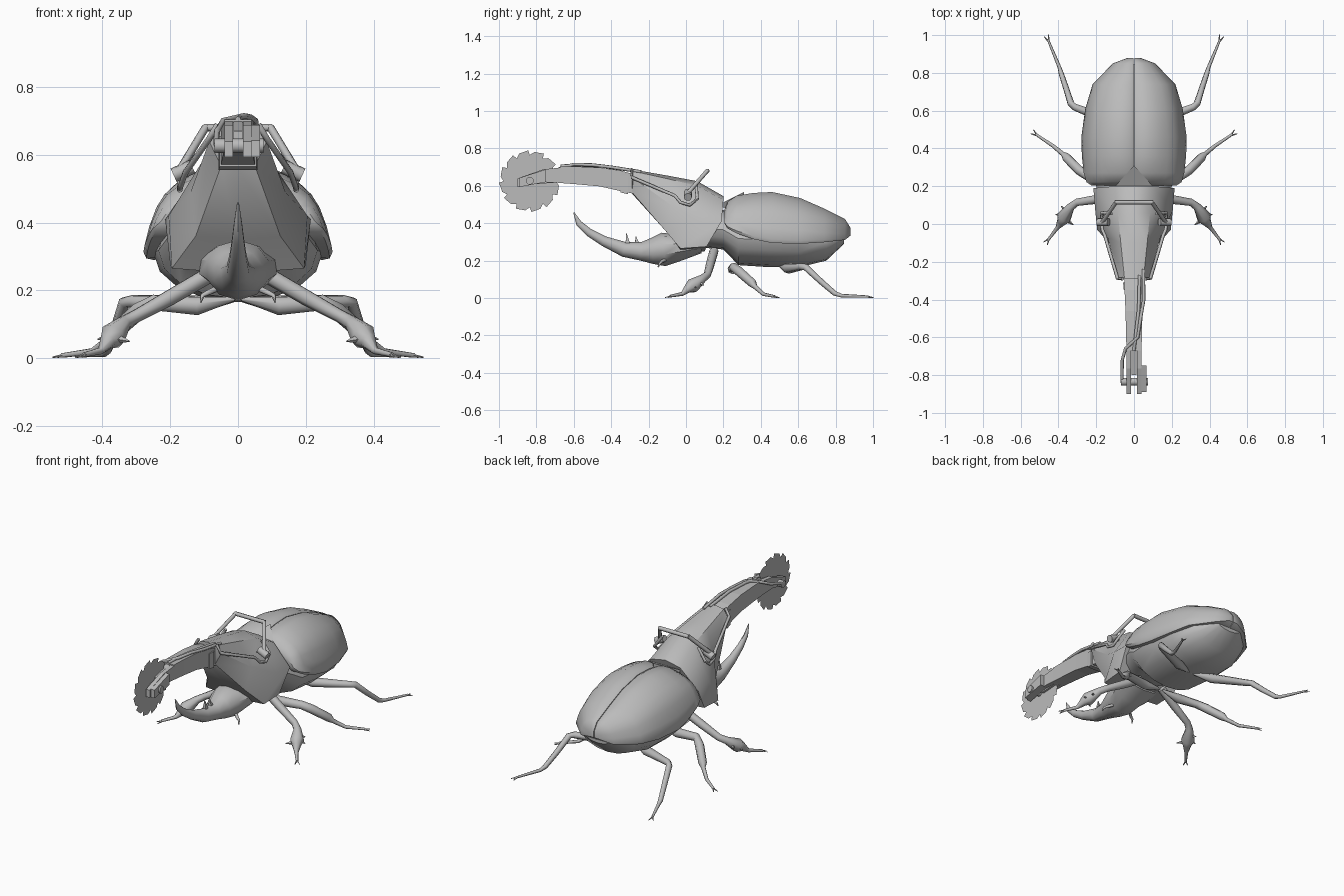
import bpy, bmesh, math
from mathutils import Vector

mat = bpy.data.materials.new("shell_grey")
mat.diffuse_color = (0.5, 0.5, 0.5, 1)


def finish(name, bm, mirror=False, smooth=35):
    bmesh.ops.recalc_face_normals(bm, faces=bm.faces)
    me = bpy.data.meshes.new(name)
    bm.to_mesh(me)
    bm.free()
    me.materials.append(mat)
    ob = bpy.data.objects.new(name, me)
    bpy.context.collection.objects.link(ob)
    if mirror:
        mod = ob.modifiers.new("mirror", 'MIRROR')
        mod.use_mirror_merge = False
    if smooth:
        bpy.ops.object.select_all(action='DESELECT')
        ob.select_set(True)
        bpy.context.view_layer.objects.active = ob
        bpy.ops.object.shade_smooth_by_angle(angle=math.radians(smooth))
    return ob


def loft(name, rings, mirror=False, smooth=35):
    """Skin a list of equal closed loops and cap both ends."""
    bm = bmesh.new()
    vs = [[bm.verts.new(p) for p in r] for r in rings]
    n = len(vs[0])
    for a, b in zip(vs, vs[1:]):
        for i in range(n):
            j = (i + 1) % n
            bm.faces.new((a[i], a[j], b[j], b[i]))
    bm.faces.new(vs[0])
    bm.faces.new(vs[-1])
    return finish(name, bm, mirror, smooth)


def tube(name, pts, radii, sides=6, mirror=False, ref=(0.3, 0.2, 0.9), smooth=62):
    """Sweep a round or oval section along a path."""
    pts = [Vector(p) for p in pts]
    if not isinstance(radii, (list, tuple)):
        radii = [radii] * len(pts)
    rings = []
    for i, p in enumerate(pts):
        t = (pts[min(i + 1, len(pts) - 1)] - pts[max(i - 1, 0)]).normalized()
        a = t.cross(Vector(ref)).normalized()
        b = a.cross(t)
        ra, rb = radii[i] if isinstance(radii[i], tuple) else (radii[i], radii[i])
        rings.append([p + a * ra * math.cos(k * math.tau / sides)
                      + b * rb * math.sin(k * math.tau / sides) for k in range(sides)])
    return loft(name, rings, mirror, smooth)


def beam(name, stations, mirror=False):
    """Box beam along y: (y, x0, x1, z0, z1)."""
    return loft(name, [[(x0, y, z0), (x1, y, z0), (x1, y, z1), (x0, y, z1)]
                       for y, x0, x1, z0, z1 in stations], mirror, 0)


# wing cases: unit cross-section placed at (y, top z, edge z, half width)
section = [(0, .95), (.07, .99), (.29, 1), (.48, .92), (.64, .82), (.78, .68), (.87, .52),
           (.95, .28), (1, .05), (.97, -.02), (.5, 0), (0, 0)]
loft("wing_case", [[(.002 + u * hw, y, ze + v * (zt - ze)) for u, v in section]
                   for y, zt, ze, hw in [
                       (.205, .475, .40, .225), (.222, .515, .375, .25), (.27, .547, .35, .264),
                       (.36, .562, .32, .274), (.46, .567, .30, .277), (.61, .535, .295, .256),
                       (.74, .478, .302, .217), (.85, .423, .313, .11), (.88, .375, .335, .03)]],
     mirror=True, smooth=40)

# belly: (y, low z, high z, half width)
loft("belly", [[(hw * math.cos(k * math.tau / 16), y, (z0 + z1) / 2 + (z1 - z0) / 2 * math.sin(k * math.tau / 16))
                for k in range(16)]
               for y, z0, z1, hw in [(.08, .27, .48, .16), (.2, .26, .47, .2), (.28, .176, .46, .235),
                                     (.45, .165, .46, .25), (.61, .166, .43, .235),
                                     (.75, .2, .40, .185), (.845, .29, .37, .09)]])

# small triangle plate between the wing cases
loft("wing_joint_plate", [[(-.1, .2, z), (.1, .2, z), (0, .31, z + .055)] for z in (.48, .512)], smooth=0)

# thorax shield, half sections from top to bottom
sections = [
    [(0, .2, .545), (.1, .2, .525), (.215, .19, .41), (.2, .11, .275), (0, .1, .25)],
    [(0, .06, .625), (.085, .06, .60), (.205, .07, .42), (.195, -.03, .265), (0, -.03, .25)],
    [(0, -.1, .655), (.07, -.1, .638), (.14, -.07, .49), (.125, -.11, .36), (0, -.1, .35)],
    [(0, -.29, .688), (.05, -.29, .68), (.085, -.28, .64), (.05, -.29, .567), (0, -.29, .56)]]
loft("thorax_shield", [s + [(-x, y, z) for x, y, z in s[-2:0:-1]] for s in sections], smooth=45)

# head and lower horn: (y, z, half height, half width)
jaw = [(.08, .28, .04, .12), (-.03, .27, .07, .12), (-.12, .26, .09, .095), (-.18, .252, .07, .075),
       (-.24, .25, .05, .052), (-.33, .26, .04, .035), (-.44, .305, .027, .025),
       (-.52, .352, .021, .018), (-.573, .4, .016, .012), (-.6, .458, .003, .003)]
tube("lower_horn", [(0, y, z) for y, z, _, _ in jaw], [(h, w) for _, _, h, w in jaw],
     sides=10, ref=(1, 0, 0), smooth=40)
for y in (-.31, -.26):
    tube("horn_tooth", [(0, y, .28), (0, y - .008, .345 if y < -.3 else .33)], [.02, .002], sides=4, smooth=0)
tube("mouth_feeler", [(.05, -.1, .21), (.085, -.13, .195), (.105, -.14, .185), (.11, -.15, .165)],
     [.01, .009, .007, .003], mirror=True)

# upper horn arm, tapering bracket and blade fork
beam("horn_arm", [(-.22, -.05, .05, .53, .66), (-.29, -.05, .05, .56, .665), (-.35, -.05, .05, .572, .682),
                  (-.46, -.045, .045, .597, .698), (-.58, -.042, .042, .608, .703), (-.67, -.04, .04, .615, .705)])
beam("arm_collar", [(-.35, -.054, .054, .565, .655), (-.31, -.058, .058, .555, .655)])
beam("arm_bracket", [(-.225, -.045, .045, .50, .55), (-.15, -.02, .02, .43, .53)])
beam("left_fork", [(-.65, -.04, -.015, .615, .70), (-.765, -.04, -.015, .62, .688), (-.9, -.04, -.015, .594, .64)])
beam("right_fork", [(-.65, .015, .04, .615, .70), (-.765, .015, .04, .62, .688), (-.9, .015, .04, .594, .64)])
beam("fork_cheek", [(-.75, .04, .065, .62, .688), (-.89, .04, .065, .594, .643)])
beam("fork_tongue", [(-.66, -.013, .013, .62, .70), (-.8, -.013, .013, .61, .67)])

# saw blade: paper-thin disc with raked teeth
bm = bmesh.new()
c = bm.verts.new((0, -.835, .625))
rim = []
teeth = 12
for k in range(teeth):
    for f, r in ((0, .14), (.1, .165), (.7, .158)):
        a = (k + f) / teeth * math.tau
        rim.append(bm.verts.new((0, -.835 + r * math.cos(a), .625 + r * math.sin(a))))
for i in range(len(rim)):
    bm.faces.new((c, rim[i], rim[(i + 1) % len(rim)]))
finish("saw_blade", bm, smooth=0)
tube("blade_axle", [(-.07, -.835, .627), (.075, -.835, .627)], .021, sides=10)

# drive cable and hose along the arm
tube("drive_cable", [(.05, -.24, .675), (.052, -.4, .70), (.035, -.5, .712), (.02, -.6, .715), (-.045, -.66, .70),
                     (-.062, -.72, .67), (-.064, -.84, .63)], .009)
tube("arm_hose", [(.03, -.27, .68), (.025, -.45, .706), (.01, -.58, .712), (0, -.67, .705)], .009)

# steering handle with pivots and the frame along the shield rim
tube("handle_side", [(.175, 0, .55), (.095, .115, .682)], .012, mirror=True)
tube("handle_grip", [(-.1, .115, .68), (.1, .115, .68)], .012)
tube("handle_pivot", [(.135, .01, .565), (.19, .01, .54)], .022, sides=8, mirror=True)
tube("shield_frame", [(.06, -.29, .69), (.087, -.29, .645), (.155, -.06, .548), (.168, -.03, .512),
                      (.172, .02, .497), (.17, .06, .53), (.12, .055, .60)], .009, mirror=True)

# legs: path and radii, mirrored to both sides
legs = {
    "front_leg": ([(.08, .15, .25), (.2, .13, .18), (.3, .115, .125), (.335, .09, .105), (.37, .035, .065),
                   (.385, .01, .05), (.405, -.02, .022), (.455, -.085, .01)],
                  [.025, .024, .02, .022, .04, .025, .011, .007]),
    "middle_leg": ([(.01, .24, .175), (.12, .25, .155), (.25, .255, .165), (.29, .285, .142), (.36, .355, .08),
                    (.375, .37, .06), (.43, .415, .02), (.52, .475, .008)],
                   [.006, .028, .024, .026, .024, .013, .01, .007]),
    "hind_leg": ([(.01, .5, .172), (.12, .545, .158), (.315, .62, .168), (.335, .64, .165), (.36, .72, .09),
                  (.385, .795, .025), (.395, .83, .013), (.455, .975, .008)],
                 [.006, .028, .019, .018, .016, .014, .01, .006])}
for name, (pts, radii) in legs.items():
    tube(name, pts, radii, sides=7, mirror=True)
    # forked claws at the end of the foot
    tip = Vector(pts[-1])
    d = (tip - Vector(pts[-2])).normalized()
    d.z = 0
    side = Vector((-d.y, d.x, 0))
    for s in (-1, 1):
        end = tip + d * .024 + side * .013 * s
        end.z = .003
        tube(name + "_claw", [tip - d * .01, end], [.006, .002], sides=4, mirror=True)

# spikes on the front shins
for a, b in (((.36, .05, .07), (.415, .05, .055)), ((.37, .03, .06), (.32, -.005, .05)),
             ((.355, .06, .085), (.385, .095, .07))):
    tube("shin_spike", [a, b], [.018, .002], sides=4, mirror=True)
